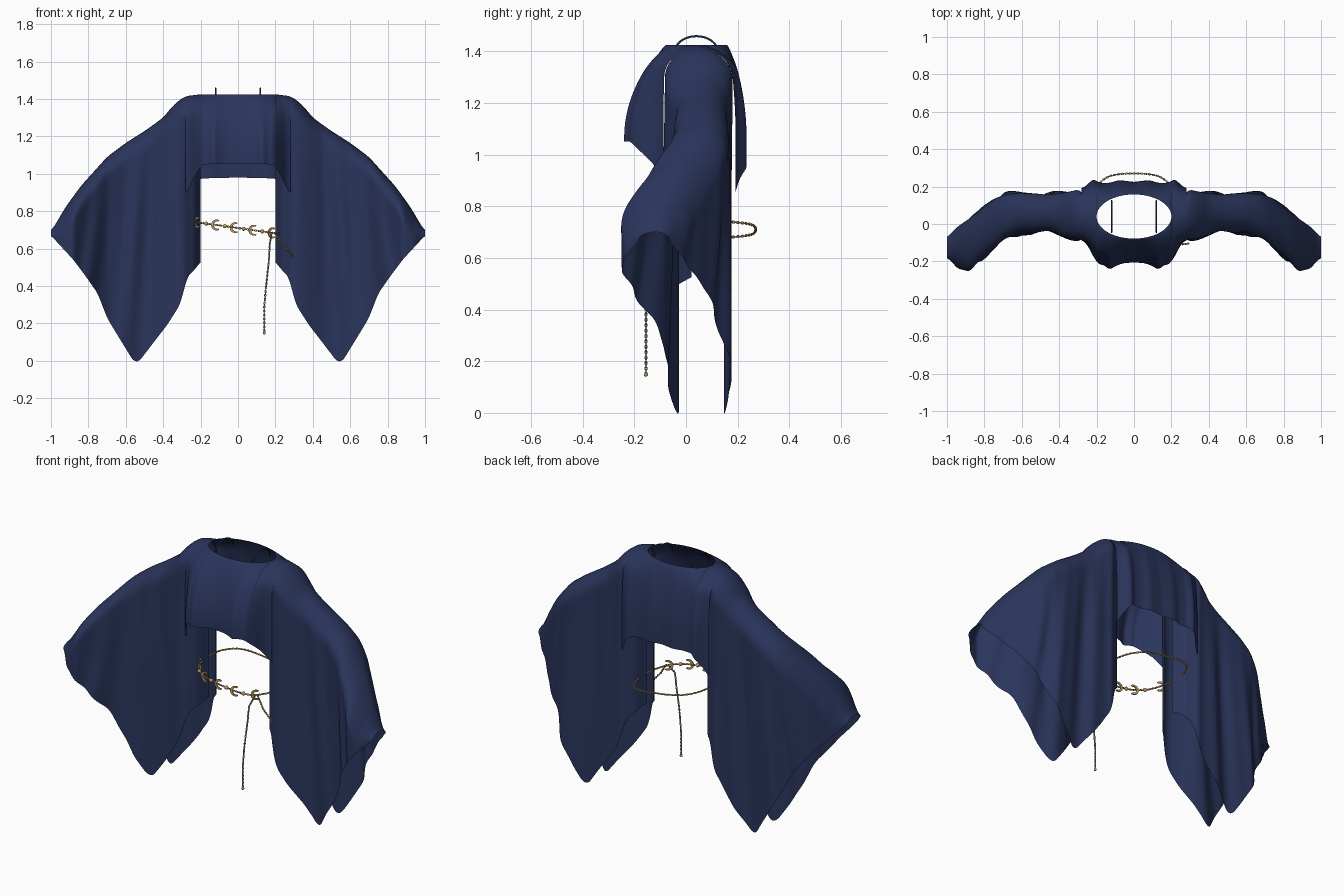
import bpy, bmesh, math
from mathutils import Vector, Matrix

if "Cube" in bpy.data.objects:
    bpy.data.objects.remove(bpy.data.objects["Cube"])


def material(name, rgb, rough):
    m = bpy.data.materials.new(name)
    m.use_nodes = True
    m.diffuse_color = (*rgb, 1)
    node = m.node_tree.nodes["Principled BSDF"]
    node.inputs["Base Color"].default_value = (*rgb, 1)
    node.inputs["Roughness"].default_value = rough
    return m


cloth = material("navy cloth", (0.023, 0.035, 0.105), 0.9)
gold = material("antique gold", (0.55, 0.34, 0.13), 0.5)
bronze = material("pale bronze", (0.34, 0.27, 0.17), 0.5)


def finish(bm, name, mat, smooth=True):
    mesh = bpy.data.meshes.new(name)
    bm.to_mesh(mesh)
    bm.free()
    mesh.materials.append(mat)
    for p in mesh.polygons:
        p.use_smooth = smooth
    ob = bpy.data.objects.new(name, mesh)
    bpy.context.collection.objects.link(ob)
    return ob


def lerp_table(table, x):
    if x <= table[0][0]:
        return table[0][1]
    for (x0, a), (x1, b) in zip(table, table[1:]):
        if x <= x1:
            return a + (b - a) * (x - x0) / (x1 - x0)
    return table[-1][1]


def soft(table, x, w=0.012):
    """Table lookup with rounded corners."""
    return sum(lerp_table(table, abs(x) + k * w) for k in (-1, -0.5, 0, 0.5, 1)) / 5


# shoulder line, seen from the front and from above
ridge_z = [(0.2, 1.425), (0.28, 1.415), (0.32, 1.39), (0.36, 1.35), (0.4, 1.3), (0.49, 1.235), (0.6, 1.165),
           (0.7, 1.09), (0.84, 0.935), (0.92, 0.825), (1.0, 0.69)]
ridge_y = [(0.2, 0.04), (0.4, 0.06), (0.65, 0.06), (0.8, 0.0), (0.9, -0.07), (1.0, -0.12)]

# sleeve drape: depth of front and back curtain, and lower edge
sleeve_front = [(0.2, 0.03), (0.23, -0.05), (0.28, -0.085), (0.37, -0.07), (0.45, -0.04), (0.6, -0.045),
                (0.7, -0.085), (0.8, -0.17), (0.88, -0.255), (0.94, -0.235), (1.0, -0.18)]
sleeve_back = [(0.2, 0.07), (0.23, 0.14), (0.3, 0.185), (0.4, 0.16), (0.68, 0.165), (0.75, 0.13),
               (0.82, 0.075), (0.9, 0.02), (1.0, -0.07)]
sleeve_hem = [(0.2, 0.53), (0.23, 0.49), (0.27, 0.45), (0.31, 0.3), (0.38, 0.19), (0.45, 0.1), (0.53, -0.005),
              (0.56, 0.0), (0.64, 0.13), (0.7, 0.23), (0.75, 0.36), (0.82, 0.46), (0.88, 0.54), (1.0, 0.67)]

# body drape: hem depth, shoulder depth and hem height
body_front = [(0, -0.205), (0.06, -0.21), (0.1, -0.225), (0.13, -0.245), (0.16, -0.22), (0.19, -0.215),
              (0.22, -0.17), (0.25, -0.11), (0.28, -0.085)]
body_back = [(0, 0.225), (0.08, 0.235), (0.13, 0.22), (0.18, 0.22), (0.22, 0.24), (0.26, 0.2), (0.3, 0.185)]
front_hem = [(0, 1.055), (0.19, 1.05), (0.23, 0.99), (0.27, 0.9)]
back_hem = [(0, 0.98), (0.2, 0.975), (0.24, 0.93), (0.28, 0.85)]


def ease(d, depth, power):
    return (1 - (1 - min(d / depth, 1)) ** 2) ** power


def sheet(bm, xs, sign, top, y_at, hem, rows=32):
    """Hang one cloth sheet from a top line; sign -1 is the front, +1 the back."""
    grid = []
    for x in xs:
        y0, z0 = top(x, sign)
        drop = z0 - soft(hem, x)
        col = []
        for j in range(rows + 1):
            d = drop * (j / rows) ** 1.7
            col.append(bm.verts.new((x, y_at(x, y0, d, drop), z0 - d)))
        grid.append(col)
    for a, b in zip(grid, grid[1:]):
        for j in range(rows):
            f = (a[j], a[j + 1], b[j + 1], b[j])
            bm.faces.new(f if sign < 0 else f[::-1])


def sleeve_top(x, sign):
    return soft(ridge_y, x), soft(ridge_z, x, 0.02)


def body_top(x, sign):
    if abs(x) >= 0.2:
        return sleeve_top(x, sign)
    return 0.04 + sign * 0.118 * math.sqrt(1 - (x / 0.2) ** 2), 1.425


# sleeves: front and back curtains joined on the shoulder line, folds fanning out
bm = bmesh.new()
xs = [0.2 + 0.8 * i / 120 for i in range(121)]
for sign, bottom in ((-1, sleeve_front), (1, sleeve_back)):
    def sleeve_y(x, y0, d, drop):
        depth = min(0.11 + 0.3 * max(0, x - 0.75), drop * 0.9)
        fan = x - 0.3 * d * (x - 0.35)
        fade = min(1, (x - 0.2) / 0.1, (1.0 - x) / 0.08 + 0.2) * min(1, d / 0.5)
        wave = 0.012 * math.sin(34 * fan + sign) + 0.005 * math.sin(61 * fan + 2 * sign)
        return y0 + (soft(bottom, x) - y0) * ease(d, depth, 0.5) + fade * wave
    sheet(bm, xs, sign, sleeve_top, sleeve_y, sleeve_hem)
bmesh.ops.remove_doubles(bm, verts=bm.verts, dist=0.0001)
sleeves = finish(bm, "sleeves", cloth)
mirror = sleeves.modifiers.new("Mirror", "MIRROR")
mirror.use_mirror_merge = False

# body: short front and back panels around the open neck, rounded over the shoulders
bm = bmesh.new()
neck = [0.2 * math.sin(math.pi * i / 64) for i in range(-32, 33)]
side = [0.2 + 0.01 * i for i in range(1, 9)]
xs = [-x for x in reversed(side)] + neck + side
for sign, bottom, shoulder, hem in ((-1, body_front, -0.08, front_hem), (1, body_back, 0.165, back_hem)):
    def body_y(x, y0, d, drop):
        rounded = (shoulder - y0) * ease(d, 0.11, 0.5)
        return y0 + rounded + (soft(bottom, x) - shoulder) * ease(d, 0.36, 0.9)
    sheet(bm, xs, sign, body_top, body_y, hem)
bmesh.ops.remove_doubles(bm, verts=bm.verts, dist=0.0001)
finish(bm, "body", cloth)


def tube(name, pts, radius, mat):
    cu = bpy.data.curves.new(name, "CURVE")
    cu.dimensions = "3D"
    cu.bevel_depth, cu.bevel_resolution = radius, 2
    sp = cu.splines.new("POLY")
    sp.points.add(len(pts) - 1)
    for p, co in zip(sp.points, pts):
        p.co = (*co, 1)
    cu.materials.append(mat)
    ob = bpy.data.objects.new(name, cu)
    bpy.context.collection.objects.link(ob)


# neck straps
for name, x in (("left_strap", 0.12), ("right_strap", -0.12)):
    arc = [math.pi * i / 16 for i in range(17)]
    tube(name, [(x, 0.04 - 0.085 * math.cos(a), 1.395 + 0.064 * math.sin(a)) for a in arc], 0.004, cloth)

# one chain link, reused along every chain
bpy.ops.mesh.primitive_torus_add(major_segments=10, minor_segments=5, major_radius=0.0058, minor_radius=0.0023)
link_ob = bpy.context.object
link_mesh = link_ob.data
bpy.data.objects.remove(link_ob)


def chain(name, pts, mat, step=0.0105):
    bm = bmesh.new()
    pts = [Vector(p) for p in pts]
    left, n = 0.0, 0
    for a, b in zip(pts, pts[1:]):
        length, t = (b - a).length, (b - a).normalized()
        turn = t.to_track_quat("X", "Z").to_matrix().to_4x4()
        while left < length:
            m = (Matrix.Translation(a + t * left) @ turn @ Matrix.Rotation(n * math.pi / 2, 4, "X")
                 @ Matrix.Diagonal((1.25, 0.75, 1, 1)))
            old = len(bm.verts)
            bm.from_mesh(link_mesh)
            bm.verts.ensure_lookup_table()
            bmesh.ops.transform(bm, matrix=m, verts=bm.verts[old:])
            left, n = left + step, n + 1
        left -= length
    finish(bm, name, mat)


def belt(a):
    """Rounded, tilted waist loop; angle 0 is the middle of the front."""
    x = 0.23 * math.sin(a)
    return Vector((x, 0.06 - 0.21 * math.cos(a) * (1 + 0.4 * math.sin(a) ** 2), 0.71 - 0.14 * x))


chain("belt_chain", [belt(2 * math.pi * i / 72) for i in range(73)], gold)
chain("hanging_chain", [(0.18, -0.10, 0.68), (0.17, -0.14, 0.63), (0.165, -0.15, 0.53), (0.15, -0.155, 0.4),
                        (0.14, -0.155, 0.28), (0.14, -0.155, 0.15)], bronze)
chain("loose_end", [(0.2, -0.1, 0.68), (0.24, -0.11, 0.62), (0.29, -0.105, 0.565)], gold)


def bead(name, co, radius):
    bm = bmesh.new()
    bmesh.ops.create_uvsphere(bm, u_segments=10, v_segments=6, radius=radius,
                              matrix=Matrix.Translation(co))
    finish(bm, name, gold)


def crescent(name, a):
    """Flat moon charm facing out from the belt."""
    bm = bmesh.new()
    arc = [math.radians(60 + 240 * i / 20) for i in range(21)]
    outer = [(0.029 * math.cos(t), 0.029 * math.sin(t)) for t in arc]
    inner = [(0.01 + (x - 0.01) * 0.66, z * 0.7) if 0 < i < 20 else (x, z) for i, (x, z) in enumerate(outer)]
    front = [[bm.verts.new((x, -0.004, z)) for x, z in ring] for ring in (outer, inner)]
    for i in range(20):
        bm.faces.new((front[0][i], front[0][i + 1], front[1][i + 1], front[1][i]))
    bmesh.ops.remove_doubles(bm, verts=bm.verts, dist=0.0001)
    ext = bmesh.ops.extrude_face_region(bm, geom=bm.faces[:])
    bmesh.ops.translate(bm, vec=(0, 0.008, 0), verts=[v for v in ext["geom"] if isinstance(v, bmesh.types.BMVert)])
    bmesh.ops.recalc_face_normals(bm, faces=bm.faces)
    bm.transform(Matrix.Translation(belt(a)) @ Matrix.Rotation(a * 0.6, 4, "Z"))
    finish(bm, name, gold, False)


# charms along the front of the belt
for i in range(5):
    crescent(f"moon_charm_{i + 1}", math.asin((-0.215 + 0.1 * i) / 0.23))
for i in range(4):
    bead(f"belt_bead_{i + 1}", belt(math.asin((-0.17 + 0.1 * i) / 0.23)), 0.011)
bead("chain_end_bead", (0.14, -0.155, 0.148), 0.008)
